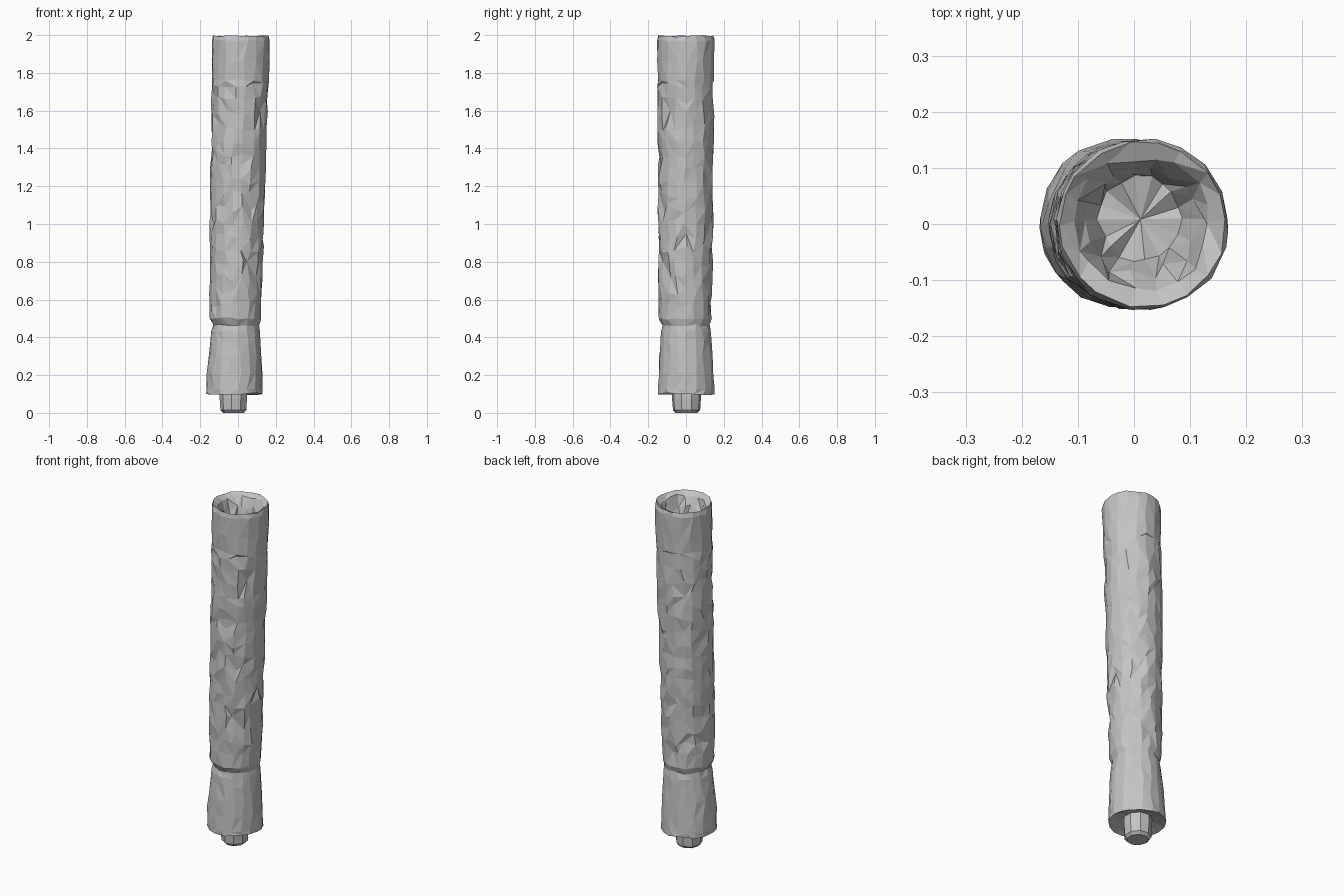
import bpy, bmesh, math, random

if "Cube" in bpy.data.objects:
    bpy.data.objects.remove(bpy.data.objects["Cube"])

random.seed(7)
N = 18

grey = bpy.data.materials.new("plain grey")
grey.diffuse_color = (0.55, 0.55, 0.55, 1)
grey.use_nodes = True
grey.node_tree.nodes["Principled BSDF"].inputs["Base Color"].default_value = grey.diffuse_color


def lerp_rows(rows, z):
    """Interpolate (z, x_min, x_max, y_min, y_max) rows at height z."""
    for a, b in zip(rows, rows[1:]):
        if a[0] <= z <= b[0]:
            t = (z - a[0]) / (b[0] - a[0])
            return [p + (q - p) * t for p, q in zip(a, b)]
    return list(rows[-1])


def ring(bm, row, n, turn=0.0, jit_r=0.0, jit_z=0.0):
    z, x0, x1, y0, y1 = row
    verts = []
    for i in range(n):
        a = 2 * math.pi * (i + turn + random.uniform(-.25, .25) * (jit_r > 0)) / n
        k = 1 + random.uniform(-jit_r, jit_r)
        verts.append(bm.verts.new(((x0 + x1) / 2 + (x1 - x0) / 2 * k * math.cos(a),
                                   (y0 + y1) / 2 + (y1 - y0) / 2 * k * math.sin(a),
                                   z + random.uniform(-jit_z, jit_z))))
    return verts


def bridge(bm, lo, hi):
    """Join two rings with triangles whose diagonals vary at random."""
    n = len(lo)
    for i in range(n):
        j = (i + 1) % n
        a, b, c, d = lo[i], lo[j], hi[j], hi[i]
        if random.random() < 0.5:
            bm.faces.new((a, b, c)); bm.faces.new((a, c, d))
        else:
            bm.faces.new((a, b, d)); bm.faces.new((b, c, d))


def cap(bm, loop, z, flip=False):
    n = len(loop)
    c = bm.verts.new((sum(v.co.x for v in loop) / n, sum(v.co.y for v in loop) / n, z))
    for i in range(n):
        a, b = loop[i], loop[(i + 1) % n]
        bm.faces.new((b, a, c) if flip else (a, b, c))


def finish(bm, name):
    bm.normal_update()
    mesh = bpy.data.meshes.new(name)
    bm.to_mesh(mesh)
    bm.free()
    mesh.materials.append(grey)
    ob = bpy.data.objects.new(name, mesh)
    bpy.context.collection.objects.link(ob)
    return ob


# Outer silhouette: flared foot, pinched neck, long leaning tube
rows = [(0.10, -.170, .130, -.150, .152),
        (0.20, -.167, .129, -.148, .148),
        (0.42, -.143, .118, -.134, .133),
        (0.465, -.132, .112, -.126, .126),
        (0.50, -.150, .122, -.146, .136),
        (0.75, -.150, .132, -.148, .140),
        (1.00, -.147, .138, -.149, .144),
        (1.40, -.145, .150, -.150, .147),
        (1.73, -.140, .162, -.150, .147),
        (1.76, -.137, .164, -.150, .147),
        (1.98, -.139, .170, -.155, .152),
        (1.995, -.132, .164, -.148, .146)]

heights = [.10, .125, .21, .30, .38, .43, .465, .50]
heights += [.50 + .0725 * i for i in range(1, 17)] + [1.73, 1.76, 1.86, 1.97, 1.994]

# Tube: crumpled outer wall
bm = bmesh.new()
loops = []
for i, z in enumerate(heights):
    middle = .5 < z < 1.74
    rough = .03 if middle else .014
    jz = .022 if middle else .005
    loops.append(ring(bm, lerp_rows(rows, z), N, .5 * (i % 2) * 0, rough, jz))
for lo, hi in zip(loops, loops[1:]):
    bridge(bm, lo, hi)

# Small torn dents on the wall
for loop in loops[8:-4]:
    for v in random.sample(loop, 2):
        v.co.x *= .93
        v.co.y *= .93
for v in loops[-1]:
    v.co.z = min(v.co.z, 2.0)
loops[-1][2].co.z = 2.0

# Open top: wide rim and a ragged socket
inner = ring(bm, (1.975, -.105, .135, -.115, .118), N, 0, .06, .008)
wall = ring(bm, (1.92, -.085, .115, -.095, .105), N, 0, .16, .02)
floor = ring(bm, (1.86, -.060, .085, -.070, .080), N, 0, .12, .012)
bridge(bm, loops[-1], inner)
bridge(bm, inner, wall)
bridge(bm, wall, floor)
cap(bm, floor, 1.85)

# Underside: shallow recess around the plug
under = ring(bm, (.115, -.135, .095, -.115, .115), N, 0, .03, .004)
core = ring(bm, (.125, -.090, .045, -.070, .072), N)
bridge(bm, under, loops[0])
bridge(bm, core, under)
cap(bm, core, .125, True)
finish(bm, "crumpled_tube")

# Plug: faceted peg below the foot
bm = bmesh.new()
peg = [ring(bm, r, 9, .5) for r in [(0.0, -.078, .034, -.056, .060),
                                    (0.015, -.093, .048, -.070, .076),
                                    (0.075, -.097, .052, -.075, .080),
                                    (0.14, -.096, .052, -.074, .079)]]
for lo, hi in zip(peg, peg[1:]):
    bridge(bm, lo, hi)
cap(bm, peg[0], 0.0, True)
cap(bm, peg[-1], .14)
finish(bm, "bottom_plug")
